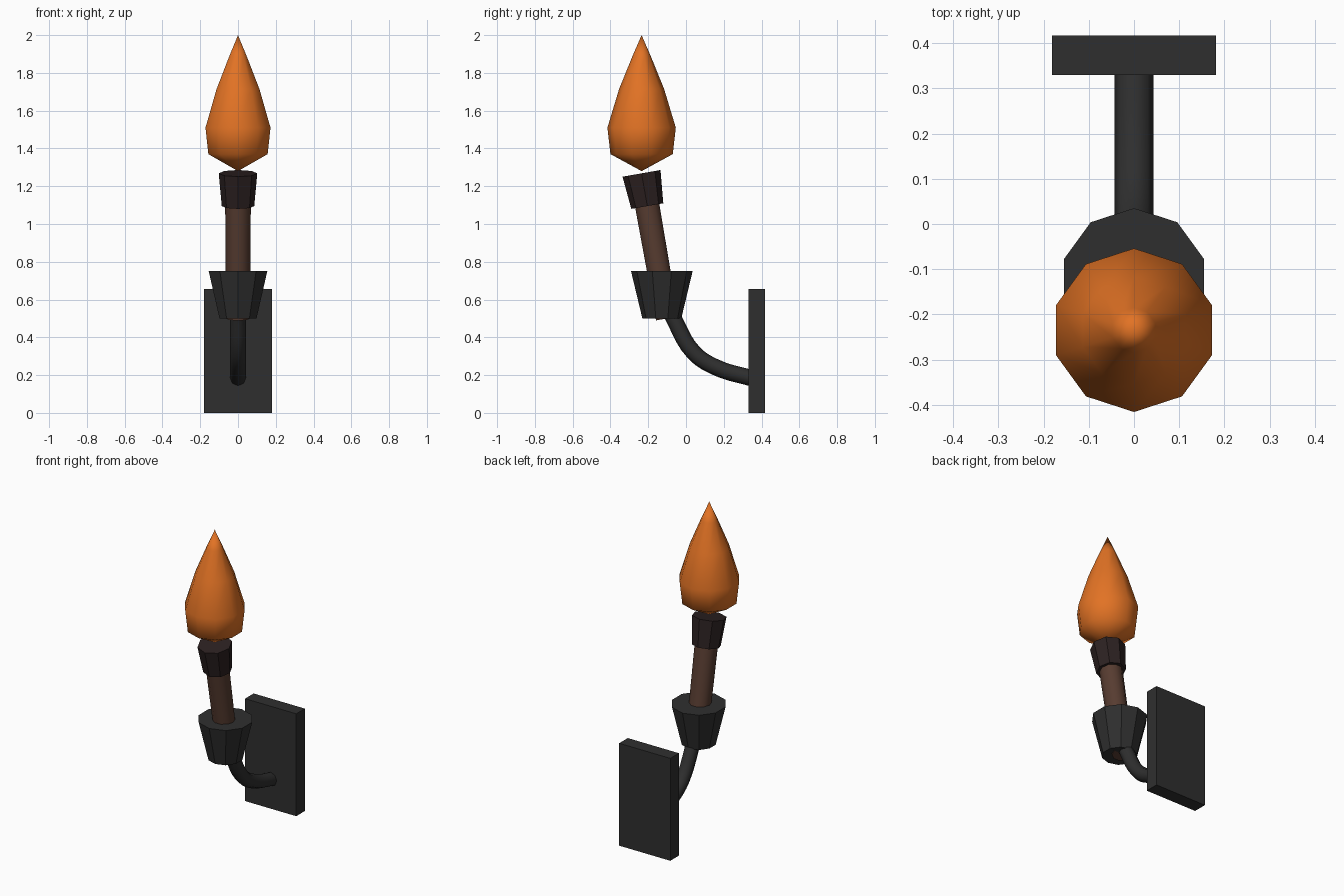
import bpy, bmesh
from math import pi, sin, cos, radians

cube = bpy.data.objects.get("Cube")
if cube:
    bpy.data.objects.remove(cube, do_unlink=True)


def material(name, rgb):
    m = bpy.data.materials.new(name)
    m.use_nodes = True
    m.diffuse_color = (*rgb, 1)
    m.node_tree.nodes["Principled BSDF"].inputs["Base Color"].default_value = (*rgb, 1)
    return m


iron = material("dark iron", (0.028, 0.028, 0.028))
wood = material("brown wood", (0.095, 0.045, 0.03))
char = material("charred wrap", (0.025, 0.015, 0.015))
fire = material("orange flame", (0.76, 0.17, 0.018))


def add(name, data, mat, loc=(0, 0, 0), tilt=0):
    ob = bpy.data.objects.new(name, data)
    bpy.context.collection.objects.link(ob)
    data.materials.append(mat)
    ob.location = loc
    ob.rotation_euler.x = tilt
    return ob


def lathe(name, profile, sides, mat, loc, tilt=0, smooth=False, turn=pi / 2):
    """Spin (radius, height) points about z; a zero radius makes a tip."""
    bm = bmesh.new()
    rings = []
    for r, z in profile:
        n = sides if r else 1
        rings.append([bm.verts.new((r * cos(turn + 2 * pi * i / sides),
                                    r * sin(turn + 2 * pi * i / sides), z)) for i in range(n)])
    for a, b in zip(rings, rings[1:]):
        for i in range(sides):
            j = (i + 1) % sides
            loop = [a[i % len(a)], a[j % len(a)], b[j % len(b)], b[i % len(b)]]
            bm.faces.new(list(dict.fromkeys(loop))).smooth = smooth
    for ring in (rings[0], rings[-1]):
        if len(ring) > 1:
            bm.faces.new(ring)
    bmesh.ops.recalc_face_normals(bm, faces=bm.faces)
    me = bpy.data.meshes.new(name)
    bm.to_mesh(me)
    bm.free()
    return add(name, me, mat, loc, tilt)


# Wall plate
bm = bmesh.new()
bmesh.ops.create_cube(bm, size=1)
bmesh.ops.scale(bm, vec=(0.362, 0.087, 0.655), verts=bm.verts)
me = bpy.data.meshes.new("wall_plate")
bm.to_mesh(me)
bm.free()
add("wall_plate", me, iron, (0, 0.3735, 0.3275))

# Curved bracket arm
curve = bpy.data.curves.new("bracket_arm", "CURVE")
curve.dimensions = "3D"
curve.bevel_depth = 0.043
curve.bevel_resolution = 2
curve.use_fill_caps = True
curve.resolution_u = 5
path = [(0.36, 0.18), (0.15, 0.245), (0.04, 0.32), (-0.065, 0.5), (-0.08, 0.53)]
spline = curve.splines.new("BEZIER")
spline.bezier_points.add(len(path) - 1)
for p, (y, z) in zip(spline.bezier_points, path):
    p.co = (0, y, z)
    p.handle_left_type = p.handle_right_type = "AUTO"
spline.use_smooth = True
add("bracket_arm", curve, iron)

# Holder cup
lathe("holder_cup", [(0.103, 0.5), (0.163, 0.75)], 10, iron, (0, -0.128, 0))

# Leaning torch: stick and wrapped head share one axis
base, lean = (0, -0.1, 0.5), radians(10)
lathe("torch_stick", [(0.063, 0), (0.068, 0.62)], 10, wood, base, lean, True, 0)
lathe("torch_head", [(0.086, 0.604), (0.102, 0.78)], 8, char, base, lean)

# Upright flame
lathe("flame", [(0, 1.28), (0.165, 1.37), (0.181, 1.51), (0.119, 1.715), (0.05, 1.885), (0, 2)],
      10, fire, (0, -0.235, 0), smooth=True)
